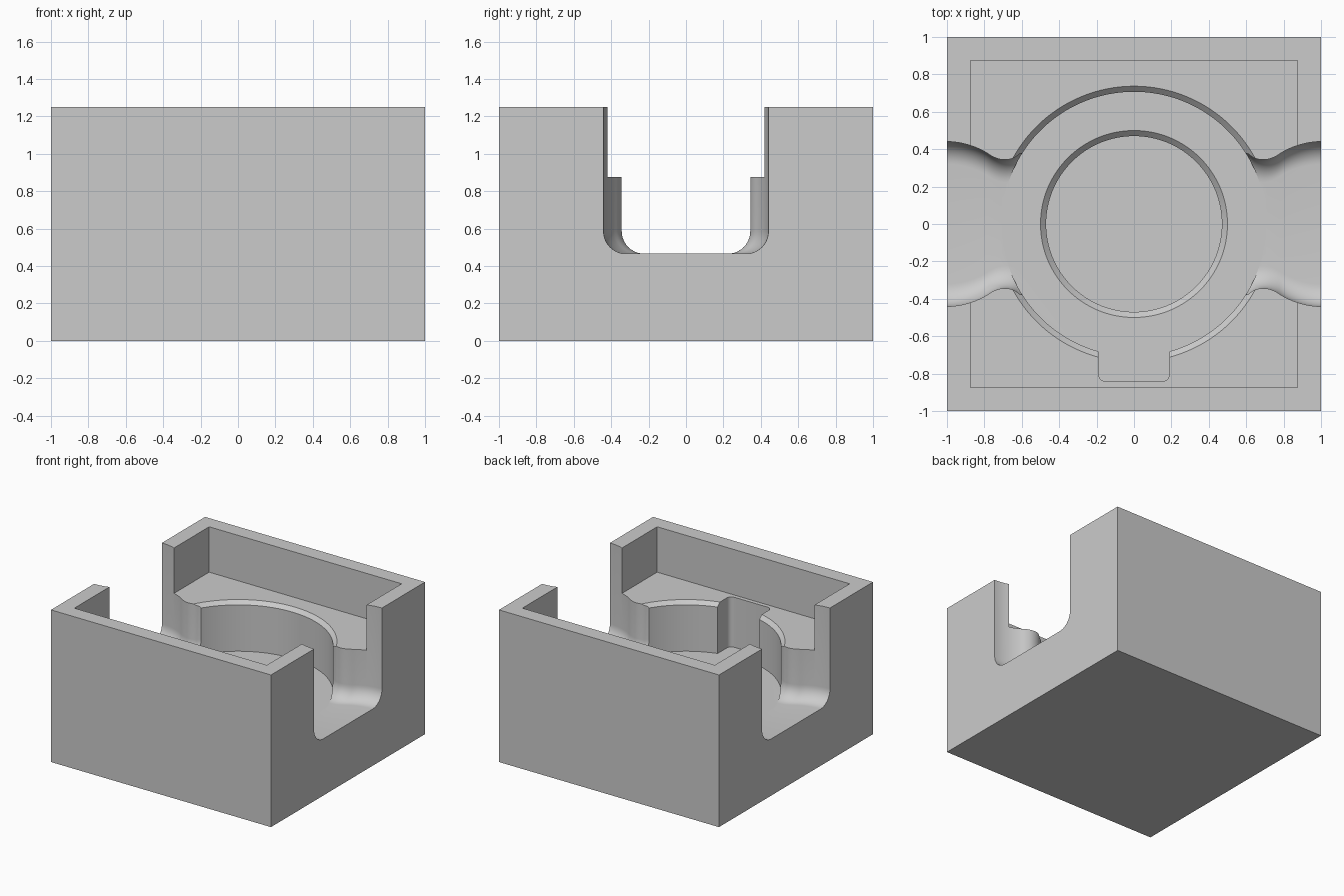
import bpy, bmesh, math

if "Cube" in bpy.data.objects:
    bpy.data.objects.remove(bpy.data.objects["Cube"])

FLOOR, LEDGE, TOP = 0.466, 0.877, 1.25

grey = bpy.data.materials.new("light_grey")
grey.diffuse_color = (0.6, 0.6, 0.6, 1)
grey.use_nodes = True
grey.node_tree.nodes["Principled BSDF"].inputs["Base Color"].default_value = grey.diffuse_color


def finish(name, bm):
    bmesh.ops.recalc_face_normals(bm, faces=bm.faces)
    mesh = bpy.data.meshes.new(name)
    bm.to_mesh(mesh)
    bm.free()
    mesh.materials.append(grey)
    ob = bpy.data.objects.new(name, mesh)
    bpy.context.collection.objects.link(ob)
    return ob


def box(name, x, y0, y1, z0, z1, corner=0.0):
    bm = bmesh.new()
    bmesh.ops.create_cube(bm, size=1)
    for v in bm.verts:
        v.co = (v.co.x * 2 * x, y0 + (v.co.y + .5) * (y1 - y0), z0 + (v.co.z + .5) * (z1 - z0))
    if corner:
        upright = [e for e in bm.edges if abs(e.verts[0].co.z - e.verts[1].co.z) > .01
                   and e.verts[0].co.y < (y0 + y1) / 2]
        bmesh.ops.bevel(bm, geom=upright, offset=corner, segments=6, profile=.5, affect='EDGES')
    return finish(name, bm)


def lathe(name, profile, n=128):
    bm = bmesh.new()
    rings = [[bm.verts.new((r * math.cos(2 * math.pi * i / n), r * math.sin(2 * math.pi * i / n), z))
              for i in range(n)] for r, z in profile]
    for a, b in zip(rings, rings[1:]):
        for i in range(n):
            bm.faces.new((a[i], a[(i + 1) % n], b[(i + 1) % n], b[i]))
    bm.faces.new(rings[0])
    bm.faces.new(rings[-1])
    return finish(name, bm)


# half-width of the side channel along x: narrow rounded neck, flaring to the end
WIDTH = [(0, .33), (.56, .35), (.60, .378), (.64, .354), (.68, .344), (.72, .347), (.76, .363),
         (.80, .388), (.85, .411), (.90, .427), (.95, .437), (1.0, .441), (1.1, .441)]


def half_width(x):
    x = abs(x)
    i = max(k for k in range(len(WIDTH) - 1) if WIDTH[k][0] <= x)
    p = [WIDTH[min(max(k, 0), len(WIDTH) - 1)] for k in (i - 1, i, i + 1, i + 2)]
    t = (x - p[1][0]) / (p[2][0] - p[1][0])
    if i < 2:
        return p[1][1] + t * (p[2][1] - p[1][1])
    h = p[2][0] - p[1][0]
    m0 = h * (p[2][1] - p[0][1]) / (p[2][0] - p[0][0])
    m1 = h * (p[3][1] - p[1][1]) / max(p[3][0] - p[1][0], .01)
    return ((2*t**3 - 3*t*t + 1) * p[1][1] + (t**3 - 2*t*t + t) * m0
            + (3*t*t - 2*t**3) * p[2][1] + (t**3 - t*t) * m1)


def channel(name, radius=.12, steps=10):
    bm = bmesh.new()
    xs = [.4, .5] + [.56 + .0135 * i for i in range(40)]
    xs = [-x for x in reversed(xs)] + xs
    sections = []
    for x in xs:
        w = half_width(x)
        side = [(w, TOP + .1)]
        for k in range(steps + 1):
            a = math.pi / 2 * k / steps
            side.append((w - radius * (1 - math.cos(a)), FLOOR + radius * (1 - math.sin(a))))
        loop = side + [(-y, z) for y, z in reversed(side)]
        sections.append([bm.verts.new((x, y, z)) for y, z in loop])
    for a, b in zip(sections, sections[1:]):
        for i in range(len(a)):
            j = (i + 1) % len(a)
            bm.faces.new((a[i], a[j], b[j], b[i]))
    bm.faces.new(sections[0])
    bm.faces.new(sections[-1])
    return finish(name, bm)


# solid block
block = box("housing", 1, -1, 1, 0, TOP)

# hollows: lid recess, chamfered round cavity, front key slot, side channel, chamfered floor pit
cutters = [
    box("lid_recess_cutter", .875, -.875, .875, LEDGE, TOP + .2),
    lathe("round_cavity_cutter", [(.707, FLOOR), (.707, LEDGE - .03), (.737, LEDGE), (.757, LEDGE + .02)]),
    channel("side_channel_cutter"),
    box("key_slot_cutter", .19, -.842, -.4, FLOOR, LEDGE + .1, corner=.04),
    lathe("floor_pit_cutter", [(.47, .25), (.47, FLOOR - .03), (.50, FLOOR), (.52, FLOOR + .02)]),
]
bpy.context.view_layer.objects.active = block
block.select_set(True)
for c in cutters:
    mod = block.modifiers.new(c.name, 'BOOLEAN')
    mod.operation, mod.solver, mod.object = 'DIFFERENCE', 'EXACT', c
    bpy.ops.object.modifier_apply(modifier=mod.name)
    bpy.data.objects.remove(c)

bpy.ops.object.shade_smooth_by_angle(angle=math.radians(30))
